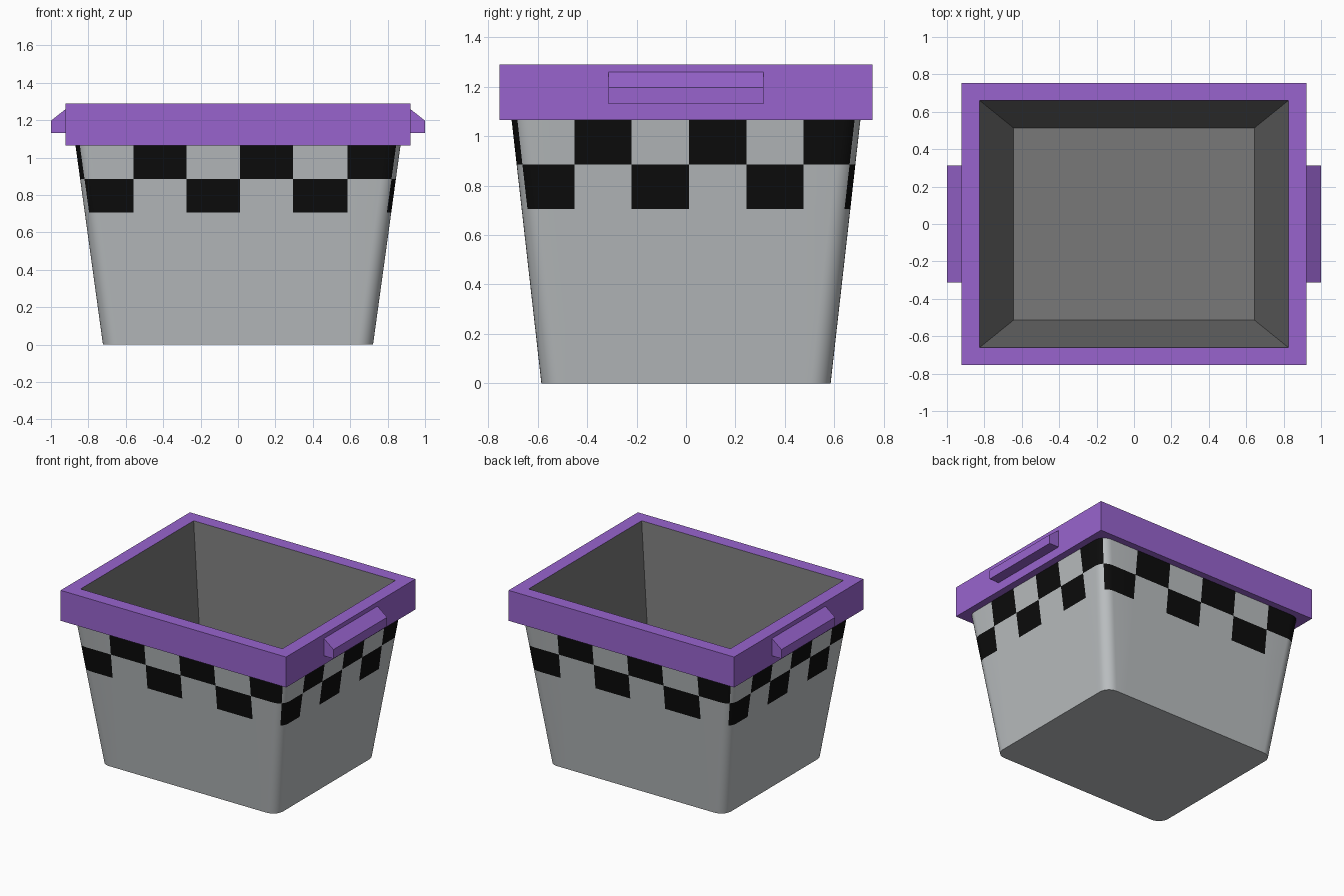
import bpy, math

if "Cube" in bpy.data.objects:
    bpy.data.objects.remove(bpy.data.objects["Cube"])


def srgb(r, g, b):
    f = lambda c: c / 12.92 if c <= 0.04045 else ((c + 0.055) / 1.055) ** 2.4
    return (f(r / 255), f(g / 255), f(b / 255), 1)


def material(name, *rgb):
    m = bpy.data.materials.new(name)
    m.diffuse_color = srgb(*rgb)
    m.use_nodes = True
    m.node_tree.nodes["Principled BSDF"].inputs["Base Color"].default_value = m.diffuse_color
    return m


LIGHT = material("light grey", 186, 190, 192)
BLACK = material("black", 12, 12, 12)
PURPLE = material("purple", 152, 100, 206)
DARK = material("dark grey", 120, 120, 120)


def make(name, verts, faces, mats, indices=None):
    me = bpy.data.meshes.new(name)
    me.from_pydata(verts, [], faces)
    for m in mats:
        me.materials.append(m)
    if indices:
        me.polygons.foreach_set("material_index", indices)
    me.update()
    ob = bpy.data.objects.new(name, me)
    bpy.context.collection.objects.link(ob)
    return ob


def rect(hx, hy, z):
    return [(-hx, -hy, z), (hx, -hy, z), (hx, hy, z), (-hx, hy, z)]


def bridge(a, b, n):
    """Quads between two counter-clockwise loops, outward when b is above a."""
    return [(a + i, a + (i + 1) % n, b + (i + 1) % n, b + i) for i in range(n)]


# Tapered body: rounded rectangle rings, cut where the checks begin and end
R, SEG = 0.08, 8
CUTS_X = [-0.56, -0.275, 0.01, 0.295, 0.585]
CUTS_Y = [-0.45, -0.22, 0.012, 0.245, 0.475]


def ring(z):
    hx, hy = 0.722 + 0.138 * z, 0.585 + 0.113 * z
    pts, cells, cell = [], [], 0
    for k in range(4):                       # front, right, back, left
        w, d, cuts = (hx, hy, CUTS_X) if k % 2 == 0 else (hy, hx, CUTS_Y)
        c, s = [(1, 0), (0, 1), (-1, 0), (0, -1)][k]
        side = []
        for u in cuts:
            cell += 1
            side.append((u, -d, cell))
        for i in range(SEG + 1):             # corner, new check at 45 degrees
            a = math.pi / 2 * i / SEG
            if i == SEG // 2:
                cell += 1
            side.append((w - R + R * math.sin(a), -d + R - R * math.cos(a), cell))
        for u, v, n in side:
            pts.append((u * c - v * s, u * s + v * c, z))
            cells.append(n)
    return pts, cells


levels = [0, 0.705, 0.885, 1.08]
verts, faces, idx = [], [], []
for z in levels:
    pts, cells = ring(z)
    verts += pts
n = len(cells)
for row in range(3):
    faces += bridge(row * n, (row + 1) * n, n)
    idx += [1 if row and (c + row) % 2 == 1 else 0 for c in cells]
faces.append(tuple(reversed(range(n))))
idx.append(0)
body = make("bin_body", verts, faces, [LIGHT, BLACK], idx)
bpy.context.view_layer.objects.active = body
body.select_set(True)
bpy.ops.object.shade_smooth_by_angle(angle=math.radians(30))

# Inner lining: sloping walls and floor
make("inner_lining", rect(0.825, 0.66, 1.29) + rect(0.643, 0.513, 0.05),
     bridge(0, 4, 4) + [(4, 5, 6, 7)], [DARK])

# Square rim band
verts = (rect(0.82, 0.655, 1.065) + rect(0.922, 0.755, 1.065)
         + rect(0.922, 0.755, 1.29) + rect(0.825, 0.66, 1.29))
make("rim", verts, bridge(0, 4, 4) + bridge(4, 8, 4) + bridge(8, 12, 4) + bridge(12, 0, 4), [PURPLE])

# Wedge grips on both ends
profile = [(0.915, 1.13), (1.0, 1.13), (1.0, 1.197), (0.915, 1.264)]
for name, s in (("right_grip", 1), ("left_grip", -1)):
    verts = [(s * x, -s * y, z) for y in (0.313, -0.313) for x, z in profile]
    make(name, verts, [(0, 1, 2, 3), (7, 6, 5, 4)] + [f[::-1] for f in bridge(0, 4, 4)], [PURPLE])
